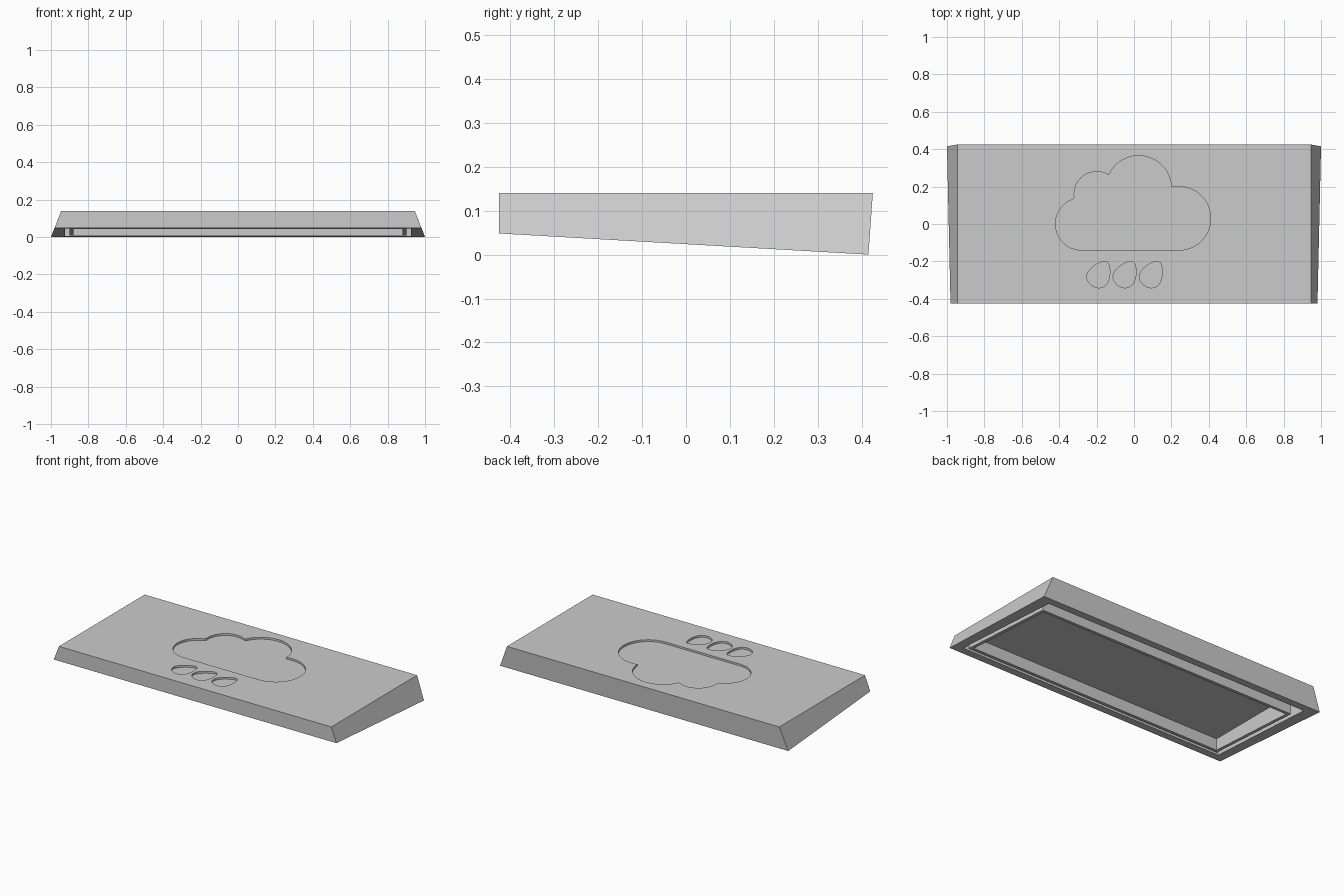
import bpy, bmesh, math
from mathutils import Vector

cube = bpy.data.objects.get("Cube")
if cube:
    bpy.data.objects.remove(cube, do_unlink=True)

TOP, CEILING, DEPTH = 0.14, 0.115, 0.012

grey = bpy.data.materials.new("plain_grey")
grey.use_nodes = True
colour = (0.6, 0.6, 0.6, 1)
grey.diffuse_color = colour
grey.node_tree.nodes["Principled BSDF"].inputs["Base Color"].default_value = colour


def rim_z(y):
    """Height of the tilted underside."""
    return 0.048 - 0.048 * (y + 0.425) / 0.84


def rectangle(half_x, front, back, z=None):
    corners = [(-half_x, front), (half_x, front), (half_x, back), (-half_x, back)]
    return [(x, y, rim_z(y) if z is None else z) for x, y in corners]


def make_object(name, bm):
    bmesh.ops.recalc_face_normals(bm, faces=bm.faces)
    mesh = bpy.data.meshes.new(name)
    bm.to_mesh(mesh)
    bm.free()
    mesh.materials.append(grey)
    obj = bpy.data.objects.new(name, mesh)
    bpy.context.collection.objects.link(obj)
    return obj


def loft(name, loops, closed=False):
    """Skin a row of equal loops; cap the ends, or join the last to the first."""
    bm = bmesh.new()
    rows = [[bm.verts.new(p) for p in loop] for loop in loops]
    pairs = list(zip(rows, rows[1:]))
    if closed:
        pairs.append((rows[-1], rows[0]))
    else:
        bm.faces.new(rows[0])
        bm.faces.new(rows[-1])
    n = len(rows[0])
    for a, b in pairs:
        for i in range(n):
            j = (i + 1) % n
            bm.faces.new((a[i], a[j], b[j], b[i]))
    return make_object(name, bm)


# Shell: sloped outside, tilted rim, hollow underneath
outer_bottom = [(-0.981, -0.425, rim_z(-0.425)), (0.981, -0.425, rim_z(-0.425)),
                (1.0, 0.415, 0), (-1.0, 0.415, 0)]
shell = loft("shell", [
    rectangle(0.945, -0.425, 0.425, TOP), outer_bottom,
    rectangle(0.925, -0.375, 0.365), rectangle(0.925, -0.375, 0.365, CEILING)])

# Stiffening ring inside the hollow
loft("inner_rib", [
    rectangle(0.9, -0.355, 0.285), rectangle(0.88, -0.335, 0.265),
    rectangle(0.88, -0.335, 0.265, CEILING + 0.002),
    rectangle(0.9, -0.355, 0.285, CEILING + 0.002)], closed=True)


def cloud_outline(steps=144):
    """Outer edge of overlapping round lobes with a flat base."""
    lobes = [(-0.28, 0, 0.14), (-0.2, 0.16, 0.12), (0.025, 0.19, 0.175), (0.24, 0.03, 0.17)]
    centre, base = Vector((0, 0.03)), -0.14
    points = []
    for i in range(steps):
        a = math.tau * i / steps
        d = Vector((math.cos(a), math.sin(a)))
        reach = 0
        for x, y, r in lobes:
            to_lobe = Vector((x, y)) - centre
            along = to_lobe.dot(d)
            inside = r * r - to_lobe.length_squared + along * along
            if inside >= 0:
                reach = max(reach, along + math.sqrt(inside))
        if d.y < 0:
            hit = (base - centre.y) / d.y
            if lobes[0][0] <= centre.x + d.x * hit <= lobes[-1][0]:
                reach = hit
        points.append(centre + d * reach)
    return points


def drop_outline(x, y, steps=28):
    """Slanted raindrop: a round body with a drawn-out tip."""
    points = []
    for i in range(steps):
        a = math.tau * i / steps
        along = 0.075 * math.cos(a) + 0.015
        across = 0.056 * math.sin(a) * (1 - 0.35 * math.cos(a))
        tilt = math.radians(60)
        points.append(Vector((x + along * math.cos(tilt) - across * math.sin(tilt),
                              y + along * math.sin(tilt) + across * math.cos(tilt))))
    return points


# Engrave the cloud and three raindrops into the top
outlines = [cloud_outline()] + [drop_outline(x, -0.28) for x in (-0.19, -0.05, 0.09)]
for outline in outlines:
    cutter = loft("engraving_cutter", [[(p.x, p.y, z) for p in outline]
                                       for z in (TOP - DEPTH, TOP + 0.05)])
    cutter.hide_render = True
    cut = shell.modifiers.new("engraving", 'BOOLEAN')
    cut.operation, cut.solver, cut.object = 'DIFFERENCE', 'EXACT', cutter
    bpy.context.view_layer.objects.active = shell
    bpy.ops.object.modifier_apply(modifier=cut.name)
    bpy.data.objects.remove(cutter, do_unlink=True)
